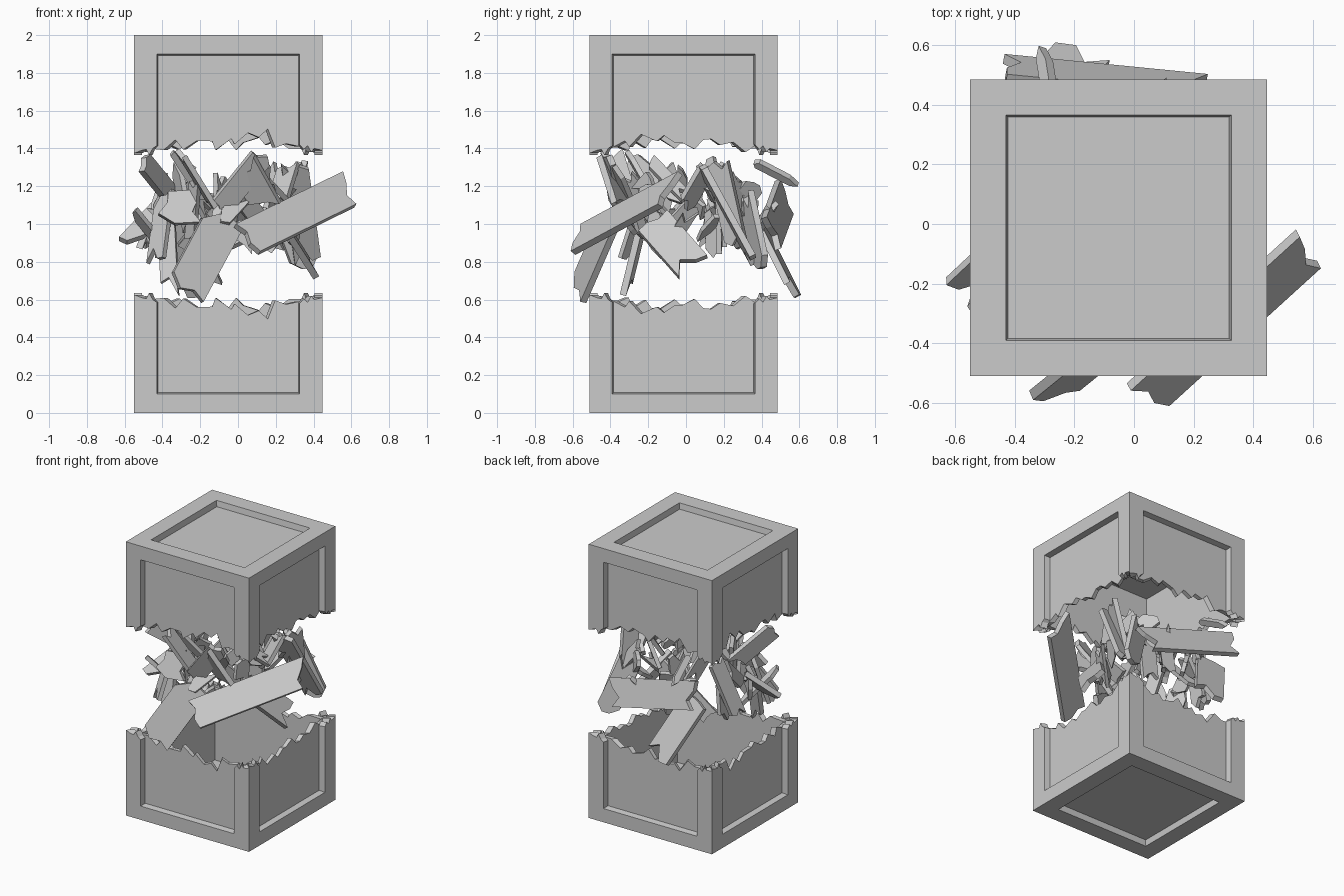
import bpy, bmesh, math, random
from mathutils import Vector

if "Cube" in bpy.data.objects:
    bpy.data.objects.remove(bpy.data.objects["Cube"])

random.seed(4)
CX, CY, H = -0.0515, -0.0125, 0.498       # crate centre and half width
P, RAIL = 0.378, 0.10                     # half width of panel opening, rail height
DEPTH, BEV, THICK = 0.042, 0.007, 0.03    # recess depth, slanted lip, panel thickness


def loft(bm, ring_a, ring_b):
    """Solid between two matching outlines."""
    a = [bm.verts.new(p) for p in ring_a]
    b = [bm.verts.new(p) for p in ring_b]
    n = len(a)
    bm.faces.new(a[::-1])
    bm.faces.new(b)
    for i in range(n):
        bm.faces.new((a[i], a[(i + 1) % n], b[(i + 1) % n], b[i]))


def finish(bm, name):
    bmesh.ops.recalc_face_normals(bm, faces=bm.faces)
    me = bpy.data.meshes.new(name)
    bm.to_mesh(me)
    bm.free()
    ob = bpy.data.objects.new(name, me)
    bpy.context.collection.objects.link(ob)
    return ob


def place(side, u, d, z, flip):
    """Wall coordinates (along, inward, up) to world for one of four sides."""
    x, y = u, d - H
    for _ in range(side):
        x, y = -y, x
    return Vector((CX + x, CY + y, 2 - z if flip else z))


def inner(u, z):
    """Frame outline at the bottom of the recess: mitred corners and lip."""
    s, a = math.copysign(1, u), abs(u)
    t = (a - P) / (H - P)
    a = (P - BEV) * (1 - t) + (H - DEPTH) * t
    z = DEPTH if z == 0 else RAIL + BEV if z == RAIL else z
    return s * a, z


# broken top edges of posts and panels
POST_R = [(H, .61), (.455, .60), (.44, .62), (.42, .585), (.40, .605), (P, .58)]
POST_L = [(-P, .585), (-.40, .60), (-.42, .635), (-.435, .605), (-.46, .61), (-H, .625)]
PANEL = [.60, .62, .57, .60, .55, .565, .61, .565, .585, .535, .56, .515, .60, .575, .60]


def crate_half(name, flip):
    frame, panel = bmesh.new(), bmesh.new()
    rnd = random.Random(7)
    for s in range(4):
        # side frame: rail and two broken posts
        out = [(-H, 0), (H, 0)] + POST_R + [(P, RAIL), (-P, RAIL)] + POST_L
        loft(frame, [place(s, u, 0, z, flip) for u, z in out],
             [place(s, *[inner(u, z)[0], DEPTH, inner(u, z)[1]], flip) for u, z in out])
        # end frame: one mitred quarter
        q, qi = P, P - BEV
        loft(frame, [place(s, u, d, 0, flip) for u, d in ((-H, 0), (H, 0), (q, H - q), (-q, H - q))],
             [place(s, u, d, DEPTH, flip) for u, d in
              ((DEPTH - H, DEPTH), (H - DEPTH, DEPTH), (qi, H - qi), (-qi, H - qi))])
        # recessed side panel with splintered edge
        zs = PANEL if s % 2 == 0 else PANEL[::-1]
        n = len(zs)
        w = H - DEPTH
        top = [(w, .59)]
        for i in range(n - 1, -1, -1):
            u = -P + 2 * P * i / (n - 1)
            if 0 < i < n - 1:
                u += rnd.uniform(-.025, .025)
            top.append((u, zs[i] + rnd.uniform(-.02, .01)))
        out = [(-w, DEPTH), (w, DEPTH)] + top + [(-w, .6)]
        loft(panel, [place(s, u, DEPTH, z, flip) for u, z in out],
             [place(s, u * (w - THICK) / w, DEPTH + THICK, z, flip) for u, z in out])
    # end panel
    w = H - DEPTH
    sq = ((-w, -w), (w, -w), (w, w), (-w, w))
    loft(panel, [place(0, u, v + H, DEPTH, flip) for u, v in sq],
         [place(0, u, v + H, DEPTH + THICK, flip) for u, v in sq])
    finish(frame, name + "_frame")
    finish(panel, name + "_panels")


crate_half("lower_crate", False)
crate_half("upper_crate", True)


def plank(bm, a, b, w, thick=0.035, jag=0.08):
    """Broken board from a to b, w = full width vector, ragged at both ends."""
    a, b, w = Vector(a), Vector(b), Vector(w)
    d = (b - a).normalized()
    width = w.length
    w = (w - d * w.dot(d)).normalized()
    nrm = d.cross(w) * thick / 2
    k = 4 if width > .1 else 3
    ts = [(i / (k - 1) - .5) * width for i in range(k)]
    ring = [a + w * t + d * random.uniform(-jag * .3, jag) for t in ts]
    ring += [b + w * t - d * random.uniform(-jag * .3, jag) for t in ts[::-1]]
    loft(bm, [p - nrm for p in ring], [p + nrm for p in ring])


# large boards: end, end, width vector
FRONT = [
    ((.05, -.57, .92), (.60, -.07, 1.19), (-.08, .09, .16)),
    ((-.28, -.57, .64), (-.07, -.40, 1.03), (.20, .07, -.06)),
    ((.02, -.42, 1.33), (.16, -.34, 1.08), (.13, -.08, .06)),
    ((-.41, -.32, 1.08), (-.22, -.30, 1.09), (-.02, .06, .17)),
    ((-.13, -.36, 1.04), (.16, -.42, 1.40), (.09, .05, -.07)),
]
SIDES = [
    ((.22, -.19, 1.03), (.38, .03, .78), (-.05, .16, .10)),
    ((.30, .08, 1.31), (.37, .36, .80), (.14, .02, 0)),
    ((.33, .17, 1.33), (.30, .27, .88), (.05, .10, .04)),
    ((-.58, -.20, .91), (-.42, -.05, 1.08), (-.03, .06, .07)),
    ((-.50, -.30, 1.33), (-.33, -.05, 1.12), (.03, .08, .09)),
    ((-.36, -.32, .64), (-.38, -.22, 1.05), (.09, -.02, 0)),
    ((-.52, .12, .84), (-.38, .20, 1.25), (.02, .11, -.02)),
]
BACK = [
    ((.28, .45, .95), (-.43, .52, 1.14), (.03, -.07, .18)),
    ((-.17, .57, .64), (-.34, .38, 1.02), (.19, -.05, .05)),
    ((.36, .40, .78), (.22, .32, 1.15), (.14, .05, .04)),
    ((-.31, .61, 1.20), (-.27, .36, 1.33), (.03, .01, .03)),
]
bm = bmesh.new()
for row in FRONT + SIDES + BACK:
    plank(bm, *row)
finish(bm, "broken_boards")

# small splinters scattered in a ring between the halves
bm = bmesh.new()
N = 38
for i in range(N):
    ang = i * 2 * math.pi / N + random.uniform(-.08, .08)
    r = random.uniform(.20, .44)
    c = Vector((CX + r * math.cos(ang), CY + r * math.sin(ang), random.uniform(.88, 1.24)))
    d = Vector((random.uniform(-1, 1), random.uniform(-1, 1), 1)).normalized()
    half = random.uniform(.08, .19)
    tangent = Vector((-math.sin(ang), math.cos(ang), random.uniform(-.6, .6)))
    tangent += Vector((random.uniform(-.6, .6), random.uniform(-.6, .6), 0))
    plank(bm, c - d * half, c + d * half, tangent.normalized() * random.uniform(.05, .14), .028, .08)
finish(bm, "splinters")
